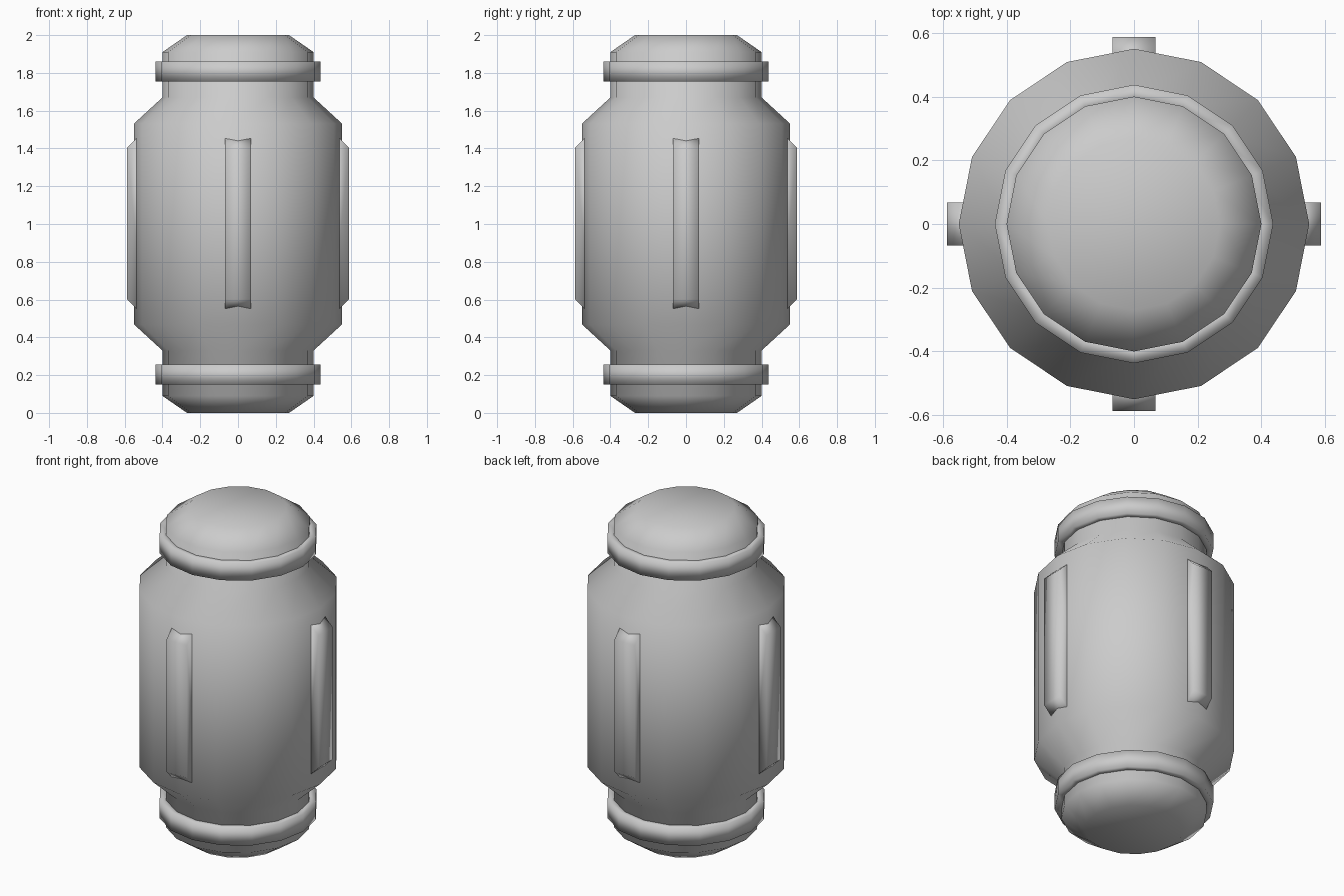
import bpy, bmesh, math

if "Cube" in bpy.data.objects:
    bpy.data.objects.remove(bpy.data.objects["Cube"])

SIDES = 16


def finish(name, bm):
    bmesh.ops.recalc_face_normals(bm, faces=bm.faces)
    mesh = bpy.data.meshes.new(name)
    bm.to_mesh(mesh)
    bm.free()
    for p in mesh.polygons:
        p.use_smooth = True
    obj = bpy.data.objects.new(name, mesh)
    bpy.context.collection.objects.link(obj)
    return obj


def lathe(name, profile, closed=False):
    """Revolve (radius, z) points; cap the ends or close the loop."""
    bm = bmesh.new()
    rings = []
    for r, z in profile:
        rings.append([bm.verts.new((r * math.cos(a), r * math.sin(a), z))
                      for a in (2 * math.pi * i / SIDES for i in range(SIDES))])
    pairs = list(zip(rings, rings[1:]))
    if closed:
        pairs.append((rings[-1], rings[0]))
    else:
        bm.faces.new(rings[0])
        bm.faces.new(rings[-1])
    for lo, hi in pairs:
        for i in range(SIDES):
            j = (i + 1) % SIDES
            bm.faces.new((lo[i], lo[j], hi[j], hi[i]))
    return finish(name, bm)


def rib(name, angle):
    """Raised bar with sloped ends, set into the body."""
    section = [(0.50, 0.515), (0.587, 0.602), (0.587, 1.403), (0.50, 1.49)]
    bm = bmesh.new()
    c, s = math.cos(angle), math.sin(angle)
    near, far = [[bm.verts.new((r * c - w * s, r * s + w * c, z)) for r, z in section]
                 for w in (-0.068, 0.068)]
    bm.faces.new(near)
    bm.faces.new(far)
    for i in range(4):
        j = (i + 1) % 4
        bm.faces.new((near[i], near[j], far[j], far[i]))
    return finish(name, bm)


# Main canister: lower half profile mirrored about z = 1
half = [(0.27, 0.0), (0.40, 0.09), (0.40, 0.33), (0.55, 0.468)]
lathe("canister_body", half + [(r, 2 - z) for r, z in reversed(half)])

# Collar bands round both necks
for label, z in (("lower", 0.15), ("upper", 1.755)):
    lathe(label + "_collar",
          [(0.38, z), (0.437, z), (0.437, z + 0.105), (0.38, z + 0.105)], closed=True)

# Four vertical ribs
for i, label in enumerate(("right", "back", "left", "front")):
    rib(label + "_rib", i * math.pi / 2)
